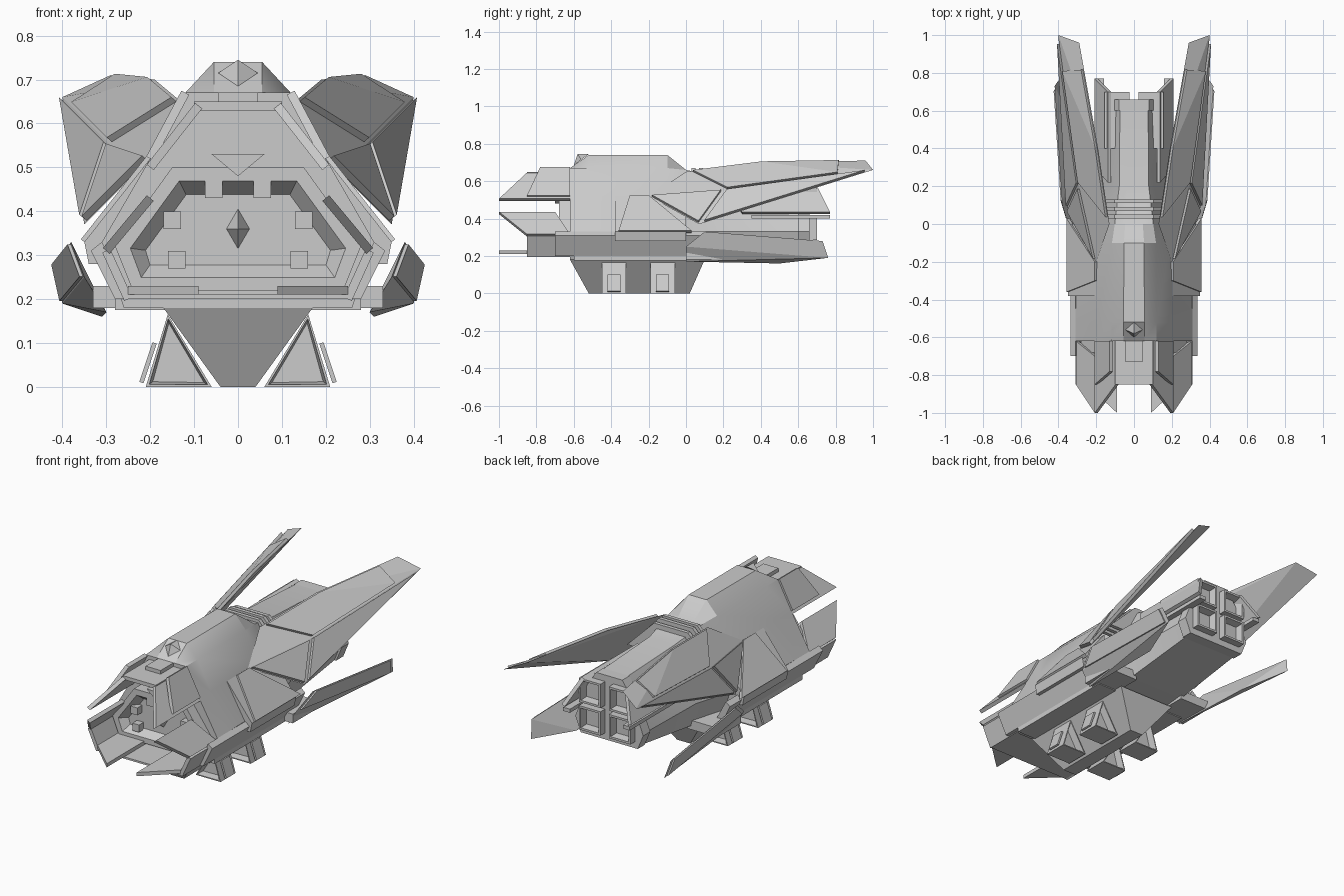
import bpy, bmesh, math
from mathutils import Vector

cube = bpy.data.objects.get("Cube")
if cube:
    bpy.data.objects.remove(cube)

grey = bpy.data.materials.new("hull_grey")
grey.use_nodes = True
grey.diffuse_color = (0.6, 0.6, 0.6, 1)
grey.node_tree.nodes["Principled BSDF"].inputs["Base Color"].default_value = grey.diffuse_color

# Stations along the ship
NOSE, JAW, BULKHEAD, REAR, TAIL = -1, -0.85, -0.62, 0.6, 0.7
# Corners of the hull cross-section, as (x, z)
CREST, BROW, SHOULDER, WAIST, BELLY = (0.055, 0.74), (0.12, 0.67), (0.2, 0.52), (0.31, 0.33), (0.26, 0.18)
FLANK = (0.35, 0.33)
HATCH = (0.09, 0.64)
CHEEK_TOP, CHEEK_LOW = (0.2, 0.43), (0.3, 0.31)


def finish(name, bm, mirror):
    bmesh.ops.recalc_face_normals(bm, faces=bm.faces)
    mesh = bpy.data.meshes.new(name)
    bm.to_mesh(mesh)
    bm.free()
    mesh.materials.append(grey)
    part = bpy.data.objects.new(name, mesh)
    bpy.context.collection.objects.link(part)
    if mirror:
        part.modifiers.new("Mirror", "MIRROR")
    return part


def solid(name, points, mirror=True):
    """Convex solid around a few corner points."""
    bm = bmesh.new()
    for point in points:
        bm.verts.new(point)
    result = bmesh.ops.convex_hull(bm, input=bm.verts)
    spare = {v for v in result["geom_interior"] + result["geom_unused"] if isinstance(v, bmesh.types.BMVert)}
    bmesh.ops.delete(bm, geom=list(spare), context="VERTS")
    bmesh.ops.dissolve_limit(bm, angle_limit=0.02, verts=bm.verts, edges=bm.edges)
    return finish(name, bm, mirror)


def prism(name, profile, front, back, mirror=True):
    """Convex (x, z) profile run along the ship."""
    return solid(name, [(x, y, z) for y in (front, back) for x, z in profile], mirror)


def box(name, xs, ys, zs):
    return prism(name, [(x, z) for x in xs for z in zs], *ys)


def both_sides(profile):
    return profile + [(-x, z) for x, z in reversed(profile)]


def panel(name, upper, upper_span, lower, lower_span, thickness=0.02):
    """Slanted sheet between two lines that run along the ship."""
    bm = bmesh.new()
    corners = [(upper[0], y, upper[1]) for y in upper_span]
    corners += [(lower[0], y, lower[1]) for y in reversed(lower_span)]
    bm.faces.new([bm.verts.new(c) for c in corners])
    part = finish(name, bm, True)
    shell = part.modifiers.new("Solidify", "SOLIDIFY")
    shell.thickness = thickness
    shell.offset = 0


def bridge(bm, a, b):
    for i in range(len(a)):
        bm.faces.new((a[i - 1], a[i], b[i], b[i - 1]))


def nozzle(name, profile, front, back, rim, depth, mirror=True):
    """Prism with a stepped recess in both ends."""
    bm = bmesh.new()
    rings = [[bm.verts.new((x, y, z)) for x, z in profile] for y in (front, back)]
    bridge(bm, *rings)
    ends = [bm.faces.new(ring) for ring in rings]
    bmesh.ops.recalc_face_normals(bm, faces=bm.faces)
    for end, push in zip(ends, (depth, -depth)):
        for step in range(2):
            bmesh.ops.inset_individual(bm, faces=[end], thickness=rim)
        for vert in end.verts:
            vert.co.y += push
    finish(name, bm, mirror)


def diamond(name, centre, up, out, width):
    """Four-sided stud."""
    c, side = Vector(centre), Vector((width, 0, 0))
    up, out = Vector(up), Vector(out)
    solid(name, [c + side, c - side, c + up, c - up, c + out], False)


def raised(name, corners, lift, shrink=0.08):
    """Armour plate standing proud of a panel, set in from its edges."""
    middle = sum(corners, Vector()) / len(corners)
    base = [c.lerp(middle, shrink) for c in corners]
    solid(name, base + [c + lift for c in base])


# Main hull: one cross-section, narrowed and clipped towards the tail
def section(width, ceiling, floor):
    corners = (CREST, BROW, SHOULDER, WAIST, BELLY)
    return both_sides([(x * width, max(floor, min(z, ceiling))) for x, z in corners])


bm = bmesh.new()
rings = []
for y, width, ceiling, floor in ((BULKHEAD, 1, 0.67, 0), (-0.52, 1, 1, 0), (-0.1, 0.97, 1, 0),
                                 (0, 0.85, 0.66, 0), (0.2, 0.65, 0.62, 0.2), (REAR, 0.62, 0.6, 0.25)):
    rings.append([bm.verts.new((x, y, z)) for x, z in section(width, ceiling, floor)])
for a, b in zip(rings, rings[1:]):
    bridge(bm, a, b)
bm.faces.new(rings[0])
bm.faces.new(rings[-1])
main_hull = finish("main_hull", bm, False)
bpy.context.view_layer.objects.active = main_hull
main_hull.select_set(True)
bpy.ops.object.shade_smooth_by_angle(angle=math.radians(28))

# Ribs behind the crown
for i in range(3):
    y = 0.03 + i * 0.04
    prism(f"spine_rib_{i}", section(0.85, 0.68 - i * 0.01, 0.5)[1:-1], y, y + 0.02, False)

# Brow ornament and mouth spike
diamond("brow_diamond", (0, -0.56, 0.715), (0, 0.04, 0.03), (0, -0.02, 0.03), 0.045)
diamond("mouth_spike", (0, BULKHEAD, 0.36), (0, 0, 0.06), (0, -0.08, 0), 0.035)

# Shoulders, side rails and belly
prism("shoulder_block", [SHOULDER, FLANK, (0.34, 0.28), (0.2, 0.28)], -0.38, 0)
panel("shoulder_panel", SHOULDER, (-0.3, -0.2), FLANK, (-0.36, 0.03))
prism("side_rail", [WAIST, (0.335, 0.31), (0.28, 0.2), (0.24, 0.2)], -0.7, 0.1)
box("belly_plate", (0, 0.28), (-0.6, 0.05), (0.175, 0.2))

# Upper jaw
box("jaw_roof", (0, 0.1), (JAW, BULKHEAD), (0.63, 0.65))
box("jaw_roof_block", (0, 0.045), (-0.73, BULKHEAD), (0.64, 0.67))
panel("upper_cheek", HATCH, (JAW, BULKHEAD), (0.2, 0.5), (NOSE, BULKHEAD))
panel("upper_cheek_armour", BROW, (-0.78, BULKHEAD), SHOULDER, (JAW, BULKHEAD))

# Lower jaw
panel("lower_cheek", CHEEK_TOP, (NOSE, -0.7), CHEEK_LOW, (JAW, BULKHEAD))
panel("lower_sill", CHEEK_LOW, (JAW, BULKHEAD), (0.25, 0.2), (JAW, BULKHEAD))
panel("floor_prong", (0.09, 0.22), (NOSE, BULKHEAD), (0.25, 0.22), (JAW, BULKHEAD))
box("jaw_floor", (0, 0.25), (JAW, BULKHEAD), (0.2, 0.21))

# Mouth: recessed bulkhead ringed with teeth
mouth = both_sides([(0.15, 0.5), (0.28, 0.32), (0.24, 0.22)])
nozzle("mouth_bulkhead", mouth, -0.68, -0.6, 0.035, 0.04, False)
for i, (x, z) in enumerate(((0.055, 0.45), (0.15, 0.38), (0.14, 0.29))):
    box(f"mouth_tooth_{i}", (x - 0.02, x + 0.02), (-0.68, BULKHEAD), (z - 0.02, z + 0.02))
prism("mouth_crest", both_sides([(0.06, 0.53), (0, 0.48)]), -0.7, BULKHEAD, False)

# Keel and landing pods
solid("keel", [(x, y, z) for x, z, front, back in ((0.17, 0.18, BULKHEAD, 0.1), (0.04, 0, -0.52, 0.02))
               for y in (front, back) for x in (x, -x)], False)
for name, y in (("front_pod", -0.45), ("rear_pod", -0.19)):
    nozzle(name, [(0.16, 0.165), (0.21, 0), (0.06, 0)], y, y + 0.13, 0.01, 0.04)
    guard = (y + 0.03, y + 0.1)
    panel(name + "_guard", (0.19, 0.1), guard, (0.22, 0.01), guard, 0.01)

# Upper wings: folded blade with raised armour on each facet
root, top, spine, tip_in, tip_out, heel, ridge = map(Vector, (
    (0.2, -0.2, 0.52), (0.13, 0, 0.65), (0.19, 0.4, 0.7), (0.29, 0.96, 0.71),
    (0.4, 1, 0.66), (0.35, 0.07, 0.37), (0.29, 0.2, 0.55)))
solid("upper_wing", [root, top, spine, tip_in, tip_out, heel, ridge])
outward = Vector((0.012, 0, 0.01))
raised("wing_top_armour", [top, spine, tip_in.lerp(spine, 0.2), tip_out.lerp(ridge, 0.2), ridge], outward)
raised("wing_front_armour", [root, ridge, heel], outward)
raised("wing_side_armour", [ridge, tip_out, heel], outward)

# Lower fins
fin_top, fin_tip, fin_tail, fin_heel, fin_root, fin_nose = map(Vector, (
    (0.38, 0.1, 0.33), (0.42, 0.73, 0.28), (0.4, 0.76, 0.19),
    (0.31, 0.5, 0.16), (0.3, 0, 0.17), (0.35, 0, 0.25)))
solid("lower_fin", [fin_top, fin_tip, fin_tail, fin_heel, fin_root, fin_nose])
raised("lower_fin_armour", [fin_top, fin_tip, fin_tail, fin_nose], Vector((0.008, 0, 0)))
box("fin_strut", (0.15, 0.33), (0, 0.2), (0.18, 0.23))

# Rear flanks and the four square engines
prism("engine_collar", section(0.66, 0.6, 0.25), REAR, REAR + 0.06, False)
panel("rear_flank", (0.13, 0.57), (0.22, TAIL), CHEEK_TOP, (0.3, 0.77))
box("engine_spar", (0.16, 0.2), (0.35, 0.77), (0.4, 0.42))
half = 0.065
for name, z in (("upper_engine", 0.5), ("lower_engine", 0.35)):
    square = [(0.09 + half * a, z + half * b) for a, b in ((-1, -1), (1, -1), (1, 1), (-1, 1))]
    nozzle(name, square, 0.4, TAIL, 0.016, 0.06)
